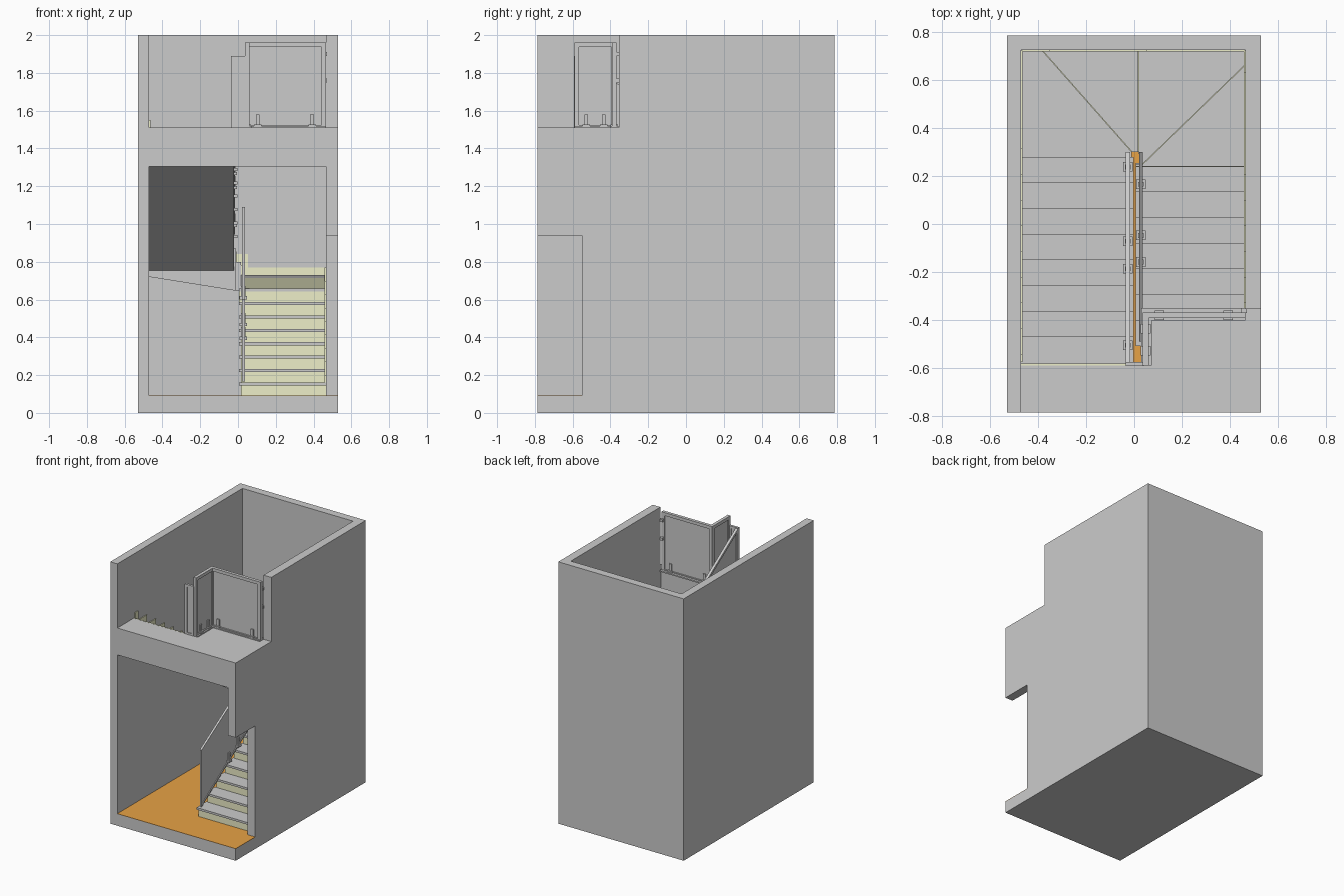
import bpy, bmesh
from mathutils import Vector

if "Cube" in bpy.data.objects:
    bpy.data.objects.remove(bpy.data.objects["Cube"])

RISE, RUN, TH = 0.071, 0.107, 0.016
XL, XR, YB, YF = -0.47, 0.465, 0.725, -0.785


def material(name, rgb):
    m = bpy.data.materials.new(name)
    m.diffuse_color = (*rgb, 1)
    m.use_nodes = True
    m.node_tree.nodes["Principled BSDF"].inputs["Base Color"].default_value = m.diffuse_color
    return m


ORANGE = material("orange_floor", (0.8, 0.36, 0.06))
CREAM = material("cream_riser", (0.85, 0.86, 0.58))


def solid(name, bottom, top, mat=None):
    """Closed solid between two matching loops of 3D points."""
    bm = bmesh.new()
    a = [bm.verts.new(p) for p in bottom]
    b = [bm.verts.new(p) for p in top]
    n = len(a)
    bm.faces.new(a[::-1])
    bm.faces.new(b)
    for i in range(n):
        j = (i + 1) % n
        bm.faces.new((a[i], a[j], b[j], b[i]))
    bmesh.ops.recalc_face_normals(bm, faces=bm.faces)
    me = bpy.data.meshes.new(name)
    bm.to_mesh(me)
    bm.free()
    ob = bpy.data.objects.new(name, me)
    bpy.context.collection.objects.link(ob)
    if mat:
        me.materials.append(mat)
    return ob


def prism(name, pts, z0, z1, mat=None):
    low = z0 if callable(z0) else (lambda x: z0)
    return solid(name, [(x, y, low(x)) for x, y in pts], [(x, y, z1) for x, y in pts], mat)


def box(name, x0, x1, y0, y1, z0, z1, mat=None):
    return prism(name, [(x0, y0), (x1, y0), (x1, y1), (x0, y1)], z0, z1, mat)


def side_profile(name, yz, x0, x1, mat=None):
    return solid(name, [(x0, y, z) for y, z in yz], [(x1, y, z) for y, z in yz], mat)


def board(name, p, q, zp, zq, t, mat=None):
    """Upright board from p to q in plan; zp and zq give (low, high) at each end."""
    p, q = Vector(p), Vector(q)
    d = (q - p).normalized()
    n = Vector((-d.y, d.x)) * t / 2
    face = lambda s: [(*(p + s * n), zp[0]), (*(q + s * n), zq[0]),
                      (*(q + s * n), zq[1]), (*(p + s * n), zp[1])]
    return solid(name, face(-1), face(1), mat)


# Building shell
box("base_slab", -0.53, 0.53, YF, 0.785, 0, 0.09)
box("left_wall", -0.53, XL, YF, 0.785, 0.09, 2)
box("back_wall", XL, XR, YB, 0.785, 0.09, 2)
side_profile("right_wall", [(YF, 0.94), (-0.55, 0.94), (-0.55, 0.09), (0.785, 0.09), (0.785, 2),
                            (-0.355, 2), (-0.355, 1.51), (YF, 1.51)], XR, 0.53)
prism("floor_finish", [(XL, YF), (0.53, YF), (0.53, -0.55), (XR, -0.55), (XR, YB), (XL, YB)],
      0.088, 0.092, ORANGE)
prism("upper_slab", [(XL, YF), (XR, YF), (XR, -0.36), (0.035, -0.36), (0.035, -0.59), (XL, -0.59)],
      1.305, 1.51)


def skirting(p, q, z):
    """Low strip on the wall above a tread, with an upstand at the next riser (end q)."""
    p, q = Vector(p), Vector(q)
    board("skirting", p, q, (z, z + 0.04), (z, z + 0.04), 0.006, CREAM)
    k = q + (p - q).normalized() * min(0.035, (q - p).length * 0.5)
    board("skirting_upstand", k, q, (z, z + RISE + 0.04), (z, z + RISE + 0.04), 0.006, CREAM)


def flight(name, body, tread, wall, y0, s, n, z0, soffit):
    """Straight flight: stepped core, treads, risers; s is the climbing direction in y."""
    yz = []
    for i in range(n):
        y, z = y0 + s * i * RUN, z0 + i * RISE
        r = y + s * 0.014
        yz += [(r, z - (TH if i else 0)), (r, z + RISE - TH)]
        box(name + "_tread", *tread, *sorted((y, y + s * (RUN + 0.014))), z + RISE - TH, z + RISE)
        board(name + "_riser", (body[0], r - s * 0.002), (body[1], r - s * 0.002),
              (z, z + RISE - TH), (z, z + RISE - TH), 0.005, CREAM)
        skirting((wall, y), (wall, y + s * RUN), z + RISE)
    yz += [(y0 + s * n * RUN, z0 + n * RISE - TH)] + soffit
    side_profile(name + "_core", yz, *body)


# Two straight flights
Y1 = 0.24 - 7 * RUN
flight("lower_flight", (0.017, XR), (0.006, XR), XR - 0.003, Y1, 1, 7, 0.09,
       [(0.24, 0.47), (-0.33, 0.09)])
flight("upper_flight", (XL, -0.02), (XL, -0.002), XL + 0.003, 0.28, -1, 8, 0.09 + 11 * RISE,
       [(-0.576, 1.305), (0.24, 0.78), (0.28, 0.755)])
board("top_riser", (XL, -0.585), (-0.02, -0.585), (1.42, 1.51), (1.42, 1.51), 0.008, CREAM)

# Four winders: plan outline (first edge is the riser) and the wall corners they touch
winders = [
    ([(0.006, 0.24), (XR, 0.24), (XR, 0.665), (0.035, 0.25), (0.006, 0.25)],
     [(XR - 0.003, 0.24), (XR - 0.003, 0.665)]),
    ([(0.035, 0.25), (XR, 0.665), (XR, YB), (0.017, YB), (0.017, 0.3)],
     [(XR - 0.003, 0.665), (XR - 0.003, YB - 0.003), (0.017, YB - 0.003)]),
    ([(0.017, 0.3), (0.017, YB), (-0.385, YB), (-0.01, 0.3)],
     [(0.017, YB - 0.003), (-0.385, YB - 0.003)]),
    ([(-0.01, 0.3), (-0.385, YB), (XL, YB), (XL, 0.28), (-0.01, 0.28)],
     [(-0.385, YB - 0.003), (XL + 0.003, YB - 0.003), (XL + 0.003, 0.28)]),
]
for i, (pts, edge) in enumerate(winders):
    top = 0.09 + (8 + i) * RISE
    prism("winder_core", pts, lambda x: 0.645 - 0.16 * x, top - TH)
    prism("winder_tread", pts, top - TH, top)
    board("winder_riser", pts[0], pts[1], (top - RISE, top - TH), (top - RISE, top - TH), 0.006, CREAM)
    for a, b in zip(edge, edge[1:]):
        if b == edge[-1]:
            skirting(a, b, top)
        else:
            board("skirting", a, b, (top, top + 0.04), (top, top + 0.04), 0.006, CREAM)


def railing(name, p, q, zp, zq, clamps=(), t=0.02):
    """Framed panel; zp and zq are (bottom, top) heights at each end."""
    p, q = Vector(p), Vector(q)
    L = (q - p).length
    at = lambda f: (p.lerp(q, f), zp[0] + (zq[0] - zp[0]) * f, zp[1] + (zq[1] - zp[1]) * f)
    board(name + "_panel", p, q, zp, zq, 0.006)
    board(name + "_bottom_bar", p, q, (zp[0], zp[0] + 0.014), (zq[0], zq[0] + 0.014), t)
    board(name + "_handrail", p, q, (zp[1] - t, zp[1]), (zq[1] - t, zq[1]), t)
    for f0, f1 in ((0, t / L), (1 - t / L, 1)):
        (a, a0, a1), (b, b0, b1) = at(f0), at(f1)
        board(name + "_post", a, b, (a0, a1), (b0, b1), t)
    # Glass clamps: flat foot with a pair of upright jaws
    for f in clamps:
        c, z, _ = at(f)
        box(name + "_clamp_foot", c.x - 0.02, c.x + 0.02, c.y - 0.02, c.y + 0.02, z, z + 0.018)
        d = (q - p).normalized()
        for s in (-1, 1):
            e = c + s * 0.008 * Vector((-d.y, d.x))
            board(name + "_clamp_jaw", e - d * 0.01, e + d * 0.01, (z, z + 0.07), (z, z + 0.07), 0.008)


# Stair railings
railing("lower_railing", (0.028, -0.49), (0.028, 0.3), (0.165, 0.6), (0.69, 1.09),
        (0.42, 0.56, 0.83), 0.016)
railing("upper_railing", (-0.026, 0.3), (-0.026, -0.585), (0.945, 1.3), (1.515, 1.89),
        (0.07, 0.42, 0.55, 0.91))
railing("end_railing", (-0.036, -0.583), (0.04, -0.583), (1.51, 1.89), (1.51, 1.89), (), 0.018)

# Landing railings around the stairwell
Z = (1.51, 1.96)
railing("landing_side_railing", (0.048, -0.59), (0.048, -0.37), Z, Z, (0.28, 0.7), 0.024)
railing("landing_front_railing", (0.036, -0.38), (XR, -0.38), Z, Z, (0.16, 0.83), 0.024)
box("landing_side_plate", 0.03, 0.072, -0.59, -0.355, 1.508, 1.518)
box("landing_front_plate", 0.03, XR, -0.402, -0.35, 1.508, 1.518)
for z in (1.75, 1.89):
    box("wall_bracket", 0.445, 0.47, -0.37, -0.35, z, z + 0.02)
